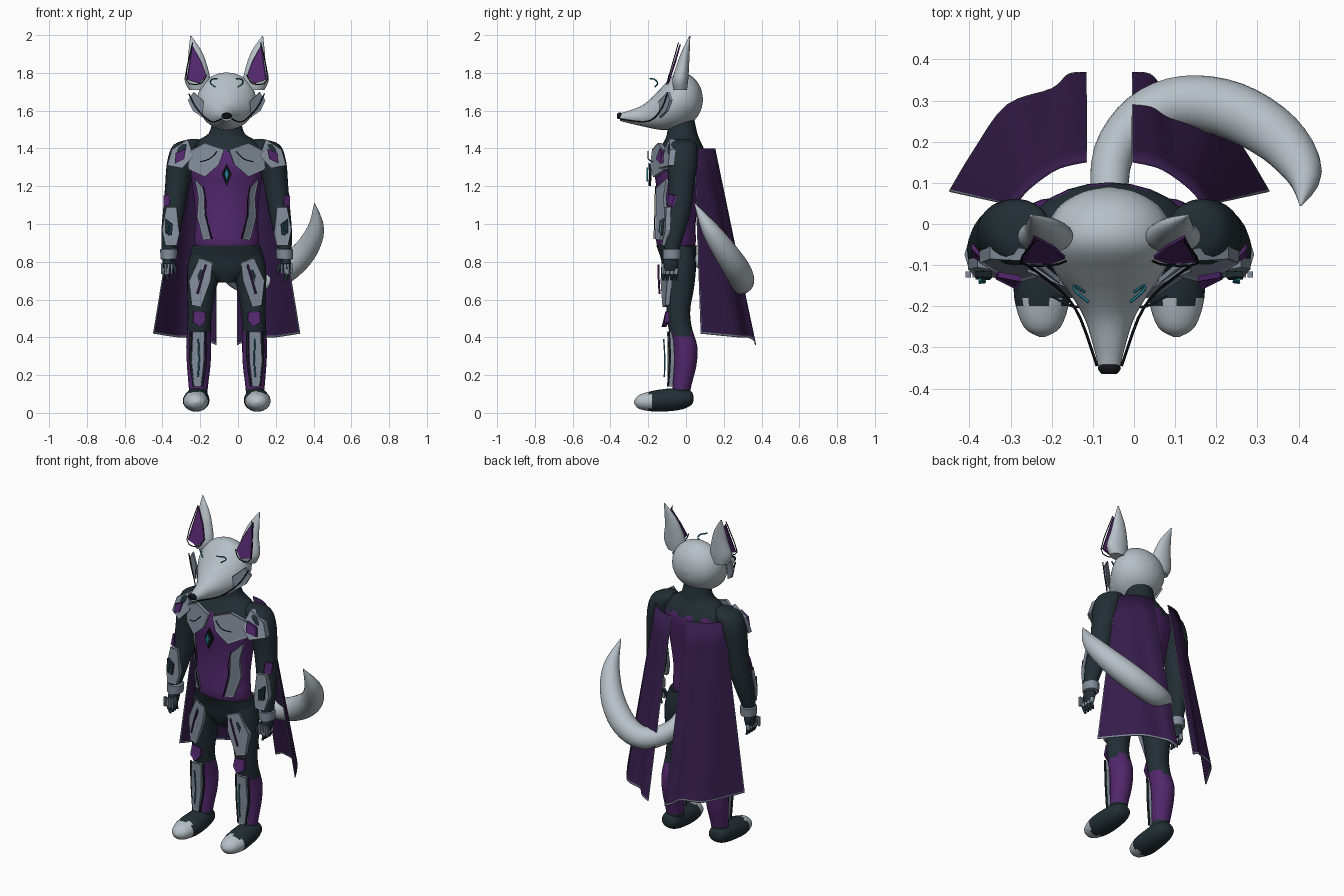
import bpy, bmesh, math
from mathutils import Vector

CX = -0.06  # body centre line


def mat(name, *c):
    m = bpy.data.materials.new(name)
    m.diffuse_color = (*c, 1)
    return m


FUR = mat("pale_fur", .47, .53, .57)
ARMOR = mat("armor_grey", .22, .26, .32)
DARK = mat("dark_suit", .016, .028, .035)
PURPLE = mat("purple_suit", .085, .02, .15)
CAPE = mat("cape_purple", .036, .012, .07)
TEAL = mat("teal_glow", .02, .22, .30)
BLACK = mat("black", .006, .007, .01)


def finish(name, bm, mats, rule=None, smooth=True):
    bmesh.ops.recalc_face_normals(bm, faces=bm.faces)
    if rule:
        for f in bm.faces:
            f.material_index = rule(f.calc_center_median())
    me = bpy.data.meshes.new(name)
    bm.to_mesh(me)
    bm.free()
    for m in mats:
        me.materials.append(m)
    ob = bpy.data.objects.new(name, me)
    bpy.context.collection.objects.link(ob)
    if smooth:
        bpy.ops.object.select_all(action='DESELECT')
        ob.select_set(True)
        bpy.context.view_layer.objects.active = ob
        bpy.ops.object.shade_smooth_by_angle(angle=math.radians(50))
    return ob


def spline(pts, t):
    """Smooth interpolation through tuples, t from 0 to 1."""
    n = len(pts) - 1
    i = min(int(t * n), n - 1)
    u = t * n - i
    a, b, c, d = (pts[max(0, min(n, i + k))] for k in (-1, 0, 1, 2))
    return [.5 * (2 * q + (r - p) * u + (2 * p - 5 * q + 4 * r - s) * u * u
                  + (3 * q - p - 3 * r + s) * u ** 3) for p, q, r, s in zip(a, b, c, d)]


def loft(name, rings, mats, axis='z', s=1, rule=None, steps=4, seg=24):
    """Rings are (dx, y, z, ra, rb); axis 'path' follows the centre line."""
    n = (len(rings) - 1) * steps
    data = [spline(rings, k / n) for k in range(n + 1)]
    ctr = [Vector((CX + s * d[0], d[1], d[2])) for d in data]
    bm = bmesh.new()
    loops = []
    for k, d in enumerate(data):
        if axis == 'path':
            tan = (ctr[min(k + 1, n)] - ctr[max(k - 1, 0)]).normalized()
            u = tan.cross(Vector((.13, .2, 1)) if abs(tan.z) < .9 else Vector((0, 1, 0))).normalized()
            v = tan.cross(u)
        else:
            u, v = Vector((1, 0, 0)), Vector((0, 1, 0) if axis == 'z' else (0, 0, 1))
        ra, rb = max(d[3], .001), max(d[4], .001)
        loops.append([bm.verts.new(ctr[k] + u * ra * math.cos(a) + v * rb * math.sin(a))
                      for a in (2 * math.pi * j / seg for j in range(seg))])
    for p, q in zip(loops, loops[1:]):
        for j in range(seg):
            bm.faces.new((p[j], p[(j + 1) % seg], q[(j + 1) % seg], q[j]))
    bm.faces.new(loops[0])
    bm.faces.new(loops[-1])
    return finish(name, bm, mats, rule)


def line(name, pts, m, s=1, r=.004):
    loft(name, [(*p, r, r) for p in pts], [m], 'path', s, steps=3, seg=6)


def plate(name, pts, m, s=1, rim=None, thick=.014, inset=.008):
    """Front facing plate from (dx, y, z) corners, with a bevelled rim."""
    bm = bmesh.new()
    f = bm.faces.new([bm.verts.new((CX + s * x, y, z)) for x, y, z in pts])
    f.normal_update()
    if f.normal.y > 0:
        f.normal_flip()
    back = bmesh.ops.extrude_face_region(bm, geom=[f], use_keep_orig=True)
    for v in back['geom']:
        if isinstance(v, bmesh.types.BMVert):
            v.co.y += thick
    r = bmesh.ops.inset_individual(bm, faces=[f], thickness=inset, depth=.003)
    for g in r['faces']:
        g.material_index = 1
    finish(name, bm, [m, rim or m], smooth=False)


# head, snout and nose
loft("head", [(0, .09, 1.66, .005, .005), (0, .078, 1.66, .065, .06), (0, .045, 1.66, .12, .11),
              (0, -.005, 1.66, .15, .14), (0, -.06, 1.647, .155, .147), (0, -.12, 1.615, .13, .118),
              (0, -.17, 1.592, .095, .088), (0, -.23, 1.573, .06, .056), (0, -.30, 1.567, .038, .034),
              (0, -.35, 1.566, .026, .02)], [FUR], 'y')
loft("nose", [(0, -.335, 1.575, .015, .01), (0, -.35, 1.573, .028, .018), (0, -.365, 1.572, .018, .012)], [BLACK], 'y')

# neck, torso and pelvis
loft("torso", [(0, -.05, .86, .16, .095), (0, -.053, .91, .172, .105), (0, -.052, 1.0, .165, .103),
               (0, -.045, 1.1, .17, .107), (0, -.04, 1.2, .182, .118), (0, -.037, 1.3, .195, .133),
               (0, -.025, 1.38, .2, .125), (0, -.02, 1.44, .155, .095), (0, -.02, 1.48, .095, .08),
               (0, -.025, 1.55, .075, .07)], [PURPLE, DARK],
     rule=lambda c: int(c.z > 1.385 + .015 * math.sin(60 * c.x)))
loft("pelvis", [(0, -.04, .69, .05, .05), (0, -.04, .75, .13, .08), (0, -.04, .82, .188, .094),
                (0, -.05, .885, .18, .107)], [DARK])

# tail sweeping to one side
loft("tail", [(0, .05, .83, .045, .045), (.01, .17, .75, .05, .05), (.08, .26, .70, .058, .058),
              (.18, .295, .695, .065, .065), (.30, .275, .75, .07, .07), (.41, .21, .85, .064, .064),
              (.472, .125, .975, .045, .045), (.465, .045, 1.11, .002, .002)], [FUR], 'path')

# chest gem
plate("gem_mount", [(0, -.20, 1.32), (.026, -.195, 1.265), (0, -.20, 1.20), (-.026, -.195, 1.265)], BLACK)
plate("gem", [(0, -.21, 1.30), (.014, -.21, 1.265), (0, -.21, 1.225), (-.014, -.21, 1.265)], TEAL, thick=.008, inset=.003)


def cape(s):
    top = [(.055, .155, 1.4), (.12, .14, 1.4), (.17, .11, 1.4), (.21, .075, 1.4), (.23, .045, 1.4)]
    low = [(.055, .37, .36), (.10, .365, .38), (.14, .33, .40), (.25, .29, .40), (.33, .18, .41), (.39, .08, .42)]
    cols = [0, .015] + [k / 20 for k in range(1, 20)] + [.985, 1]
    rows = [k / 8 for k in range(8)] + [.99, 1]
    bm = bmesh.new()
    grid = []
    for r in rows:
        row = []
        for c in cols:
            p = Vector(spline(top, c)).lerp(Vector(spline(low, c)), r)
            row.append(bm.verts.new((CX + s * p.x, p.y, p.z)))
        grid.append(row)
    for i in range(len(rows) - 1):
        for j in range(len(cols) - 1):
            f = bm.faces.new((grid[i][j], grid[i][j + 1], grid[i + 1][j + 1], grid[i + 1][j]))
            f.material_index = int(j in (0, len(cols) - 2) or i == len(rows) - 2)
    ob = finish("cape_panel", bm, [CAPE, ARMOR])
    mod = ob.modifiers.new("thickness", 'SOLIDIFY')
    mod.thickness = .005


for s in (1, -1):
    cape(s)
    # ears with inner plates
    loft("ear", [(.15, -.03, 1.71, .05, .035), (.155, -.03, 1.765, .068, .042), (.157, -.015, 1.85, .05, .032),
                 (.168, .0, 1.92, .033, .02), (.19, .02, 1.995, .003, .003)], [FUR], s=s)
    plate("inner_ear", [(.183, -.035, 1.95), (.212, -.093, 1.765), (.145, -.098, 1.745), (.108, -.085, 1.785),
                        (.135, -.06, 1.86)], PURPLE, s, BLACK and PURPLE, .008)
    line("ear_outline", [(.18, -.04, 1.96), (.216, -.095, 1.765), (.14, -.10, 1.742), (.105, -.09, 1.79)], BLACK, s, .003)
    # cheeks and face lines
    plate("cheek_plate", [(.12, -.145, 1.65), (.175, -.10, 1.70), (.205, -.085, 1.655), (.18, -.105, 1.60),
                          (.13, -.14, 1.565)], ARMOR, s)
    line("cheek_line", [(.2, -.10, 1.69), (.165, -.125, 1.62), (.11, -.17, 1.56), (.07, -.23, 1.54),
                        (.03, -.345, 1.555)], BLACK, s, .0035)
    line("brow_mark", [(.05, -.19, 1.77), (.08, -.165, 1.765), (.085, -.15, 1.745), (.06, -.165, 1.725)], TEAL, s, .004)
    # arms
    loft("arm", [(.17, -.02, 1.45, .02, .03), (.21, -.02, 1.42, .07, .075), (.24, -.02, 1.33, .075, .08),
                 (.262, -.025, 1.2, .064, .068), (.278, -.035, 1.08, .058, .063), (.295, -.058, .97, .05, .057),
                 (.308, -.075, .87, .036, .042), (.31, -.08, .82, .03, .038)], [DARK], s=s)
    loft("wrist_guard", [(.307, -.075, .81, .03, .03), (.307, -.075, .815, .044, .048), (.306, -.074, .865, .046, .05),
                         (.305, -.073, .875, .03, .03)], [ARMOR], s=s, steps=1, seg=10)
    loft("palm", [(.31, -.08, .83, .025, .03), (.312, -.082, .79, .028, .042), (.312, -.085, .75, .02, .036)], [DARK], s=s)
    for k in range(4):
        y = -.117 + .022 * k
        loft("finger", [(.315, y, .77, .012, .011), (.32, y - .002, .735, .012, .011),
                        (.308, y - .004, .70, .007, .006)], [DARK, ARMOR], s=s, seg=8, rule=lambda c: int(.735 < c.z < .765))
        x = .285 + .017 * k
        plate("knuckle", [(x, -.13, .79), (x + .013, -.13, .79), (x + .012, -.13, .735), (x + .001, -.13, .735)],
              ARMOR, s, inset=.002)
    loft("thumb", [(.295, -.10, .80, .012, .012), (.275, -.12, .77, .012, .012), (.272, -.125, .735, .006, .006)], [DARK], s=s, seg=8)
    # shoulder, forearm and elbow armour
    plate("shoulder_plate", [(.29, -.085, 1.395), (.205, -.09, 1.45), (.175, -.13, 1.36), (.235, -.145, 1.295),
                             (.315, -.095, 1.31)], ARMOR, s, thick=.03)
    plate("shoulder_inset", [(.27, -.13, 1.375), (.215, -.14, 1.40), (.225, -.16, 1.345), (.275, -.135, 1.32)], PURPLE, s)
    plate("forearm_plate", [(.32, -.105, 1.09), (.265, -.115, 1.09), (.25, -.12, .95), (.265, -.13, .885),
                            (.325, -.13, .885), (.343, -.11, .97)], ARMOR, s, thick=.025)
    plate("forearm_panel", [(.325, -.128, 1.03), (.285, -.13, 1.0), (.29, -.136, .94), (.325, -.135, .95)], DARK, s)
    line("forearm_glow", [(.315, -.135, 1.02), (.303, -.14, .985), (.315, -.142, .955)], TEAL, s)
    plate("elbow_plate", [(.335, -.06, 1.15), (.305, -.09, 1.16), (.30, -.10, 1.10), (.335, -.08, 1.09)], PURPLE, s)
    # chest armour
    plate("collar_plate", [(.2, -.115, 1.385), (.115, -.15, 1.43), (.012, -.18, 1.395), (.04, -.19, 1.315),
                           (.115, -.175, 1.25), (.205, -.115, 1.29)], ARMOR, s, thick=.02)
    line("collar_line", [(.05, -.20, 1.385), (.09, -.20, 1.345), (.14, -.175, 1.33)], DARK, s, .003)
    plate("waist_plate", [(.17, -.105, 1.24), (.12, -.16, 1.19), (.115, -.16, 1.05), (.083, -.165, .92),
                          (.125, -.14, .915), (.157, -.11, 1.04), (.15, -.12, 1.14)], ARMOR, s)
    line("waist_line", [(.125, -.16, 1.2), (.11, -.165, 1.12), (.11, -.165, 1.05), (.078, -.17, .92)], BLACK, s, .003)
    # legs
    loft("leg", [(.10, -.035, .88, .08, .075), (.112, -.03, .78, .095, .083), (.132, -.035, .66, .077, .077),
                 (.14, -.04, .55, .066, .063), (.146, -.033, .46, .062, .062), (.148, -.005, .35, .066, .065),
                 (.148, -.005, .25, .062, .06), (.15, -.02, .15, .052, .05), (.15, -.03, .07, .045, .045)],
         [DARK, PURPLE], s=s, rule=lambda c: int(.13 < c.z < .42 + .015 * math.sin(70 * c.x)))
    loft("shoe", [(.157, .04, .075, .01, .01), (.157, .028, .078, .045, .036), (.158, -.02, .075, .062, .056),
                  (.16, -.10, .068, .069, .06), (.163, -.18, .062, .068, .054), (.163, -.25, .058, .045, .036),
                  (.163, -.275, .057, .006, .006)], [DARK, FUR], 'y', s,
         rule=lambda c: int(c.y < -.195 + .012 * math.sin(90 * c.x)))
    # leg armour
    plate("thigh_plate", [(.145, -.115, .82), (.075, -.125, .795), (.085, -.135, .70), (.135, -.125, .56),
                          (.185, -.11, .57), (.2, -.10, .70)], ARMOR, s, thick=.025)
    line("thigh_line", [(.11, -.145, .785), (.13, -.145, .72), (.155, -.14, .63)], PURPLE, s, .006)
    plate("knee_plate", [(.175, -.105, .54), (.115, -.11, .535), (.11, -.12, .49), (.14, -.13, .455),
                         (.18, -.115, .48)], PURPLE, s, thick=.025)
    plate("shin_plate", [(.18, -.10, .43), (.118, -.10, .43), (.12, -.095, .28), (.135, -.10, .14),
                         (.172, -.10, .14), (.187, -.09, .28)], ARMOR, s, thick=.03)
    for x in (.11, .192):
        line("shin_trim", [(x, -.09, .43), (x, -.085, .28), (.152 + (x - .152) * .55, -.095, .14)], DARK, s, .006)
    line("shin_glow", [(.15, -.118, .39), (.146, -.112, .28), (.152, -.115, .19)], TEAL, s)
